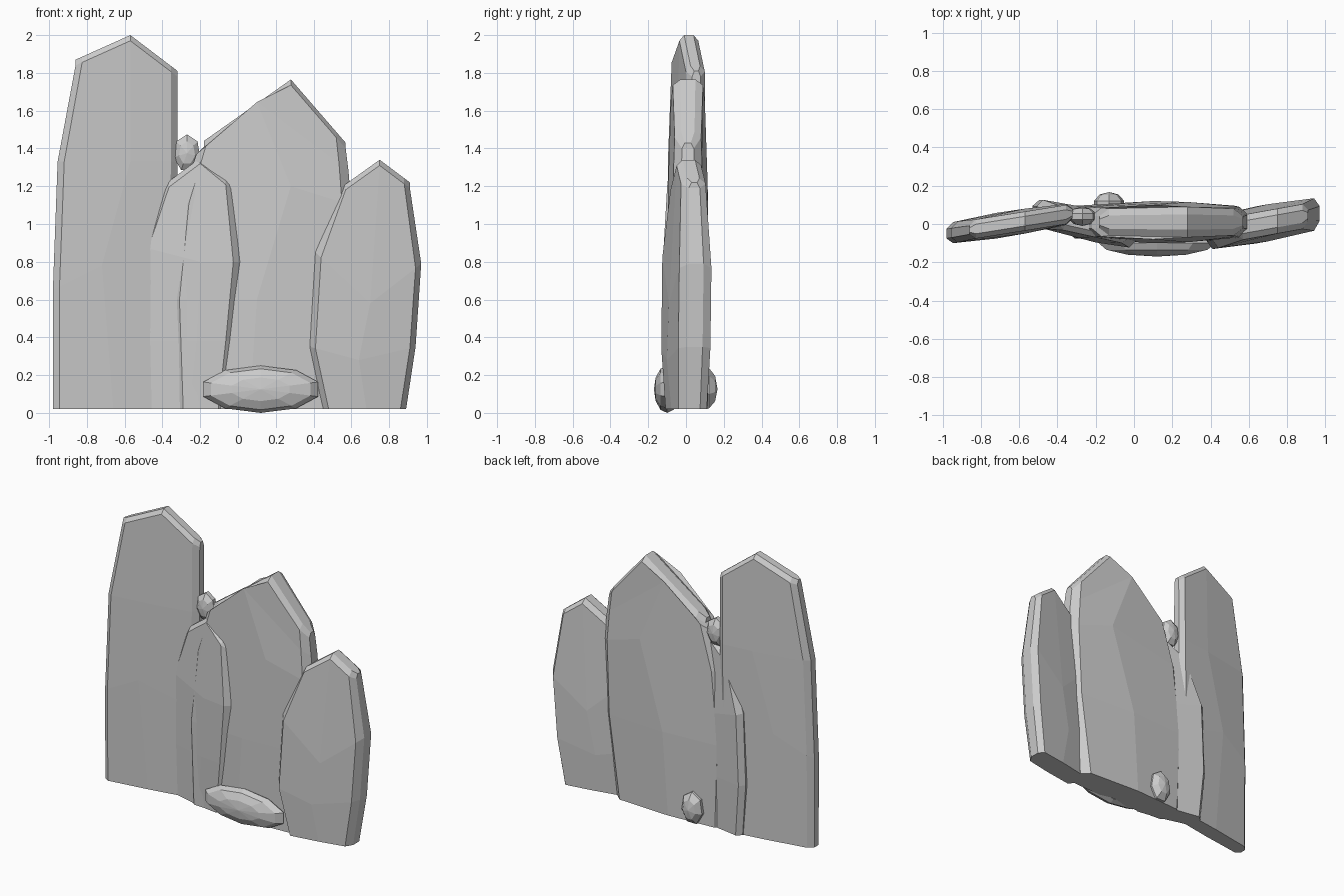
import bpy, bmesh
from math import radians
from mathutils import Matrix


def slab(name, levels, y0, slope, x0, bevel, edge=0.45, cap=0.03):
    """Loft a chiselled stone slab through sections:
    (left x, left z, ridge x, ridge z, right x, right z, half-thickness, bulge)."""
    bm = bmesh.new()

    def ring(s, lift=0.0, thin=1.0):
        xl, zl, xm, zm, xr, zr, t, bulge = s
        t *= thin
        k = bevel / max(xm - xl, 0.01)
        j = bevel / max(xr - xm, 0.01)
        half = [(xl, zl, t * edge), (xl + bevel, zl + (zm - zl) * k, t),
                (xm, zm, t + bulge * thin),
                (xr - bevel, zr + (zm - zr) * j, t), (xr, zr, t * edge)]
        pts = [(x, -y, z) for x, z, y in half] + [(x, y, z) for x, z, y in reversed(half)]
        return [bm.verts.new((x, y0 + slope * (x - x0) + y, z + lift)) for x, y, z in pts]

    # the rim of the top is a narrower copy of the last section
    rings = [ring(s) for s in levels] + [ring(levels[-1], cap, 0.5)]
    for a, b in zip(rings, rings[1:]):
        for i in range(len(a)):
            n = (i + 1) % len(a)
            bm.faces.new((a[i], a[n], b[n], b[i]))
    bm.faces.new(rings[0])
    top = rings[-1]
    for i in range(4):
        bm.faces.new((top[i], top[i + 1], top[8 - i], top[9 - i]))
    finish(name, bm)


def pebble(name, centre, size, segments, rings):
    """Low-poly stone with its poles facing front and back."""
    bm = bmesh.new()
    bmesh.ops.create_uvsphere(bm, u_segments=segments, v_segments=rings, radius=1)
    bmesh.ops.rotate(bm, verts=bm.verts, matrix=Matrix.Rotation(radians(90), 3, 'X'))
    for v in bm.verts:
        v.co = [c + s * p for c, s, p in zip(centre, size, v.co)]
    finish(name, bm)


def finish(name, bm):
    bmesh.ops.recalc_face_normals(bm, faces=bm.faces)
    mesh = bpy.data.meshes.new(name)
    bm.to_mesh(mesh)
    bm.free()
    bpy.context.collection.objects.link(bpy.data.objects.new(name, mesh))


# tall slab on the left
slab("tall_slab", [
    (-0.98, 0.02, -0.66, 0.02, -0.34, 0.02, 0.05, 0.005),
    (-0.98, 0.65, -0.72, 0.78, -0.33, 0.65, 0.055, 0.012),
    (-0.955, 1.33, -0.57, 1.33, -0.32, 1.33, 0.055, 0.01),
    (-0.86, 1.84, -0.57, 1.97, -0.32, 1.78, 0.05, 0.0),
], 0.015, 0.16, -0.57, 0.035)

# broad slab in the middle
slab("middle_slab", [
    (-0.34, 0.02, 0.06, 0.02, 0.50, 0.02, 0.085, 0.02),
    (-0.36, 0.60, 0.10, 0.60, 0.58, 0.60, 0.085, 0.025),
    (-0.31, 1.10, 0.28, 1.20, 0.60, 1.10, 0.08, 0.025),
    (-0.22, 1.37, 0.10, 1.645, 0.585, 1.28, 0.075, 0.015),
    (-0.18, 1.41, 0.28, 1.735, 0.57, 1.40, 0.07, 0.01),
], 0.01, 0.0, 0.1, 0.05)

# front slab, turned to face slightly left
slab("front_slab", [
    (-0.50, 0.02, -0.26, 0.02, -0.07, 0.02, 0.065, 0.01),
    (-0.53, 0.38, -0.22, 0.38, -0.03, 0.38, 0.07, 0.015),
    (-0.51, 0.88, -0.20, 0.80, 0.01, 0.80, 0.075, 0.012),
    (-0.40, 1.17, -0.20, 1.32, -0.03, 1.18, 0.06, 0.0),
], -0.005, -0.22, -0.22, 0.035)

# rounded slab on the right
slab("right_slab", [
    (0.45, 0.02, 0.68, 0.02, 0.89, 0.02, 0.075, 0.005),
    (0.38, 0.35, 0.64, 0.28, 0.94, 0.35, 0.085, 0.012),
    (0.41, 0.85, 0.70, 0.58, 0.97, 0.79, 0.085, 0.012),
    (0.54, 1.16, 0.75, 1.31, 0.91, 1.19, 0.065, 0.0),
], 0.01, 0.18, 0.72, 0.03)

# loose stones
pebble("front_stone", (0.12, -0.1, 0.125), (0.32, 0.07, 0.125), 10, 6)
pebble("back_stone", (-0.13, 0.1, 0.125), (0.085, 0.067, 0.12), 7, 5)
pebble("wedged_stone", (-0.27, 0.04, 1.375), (0.075, 0.05, 0.105), 7, 5)
